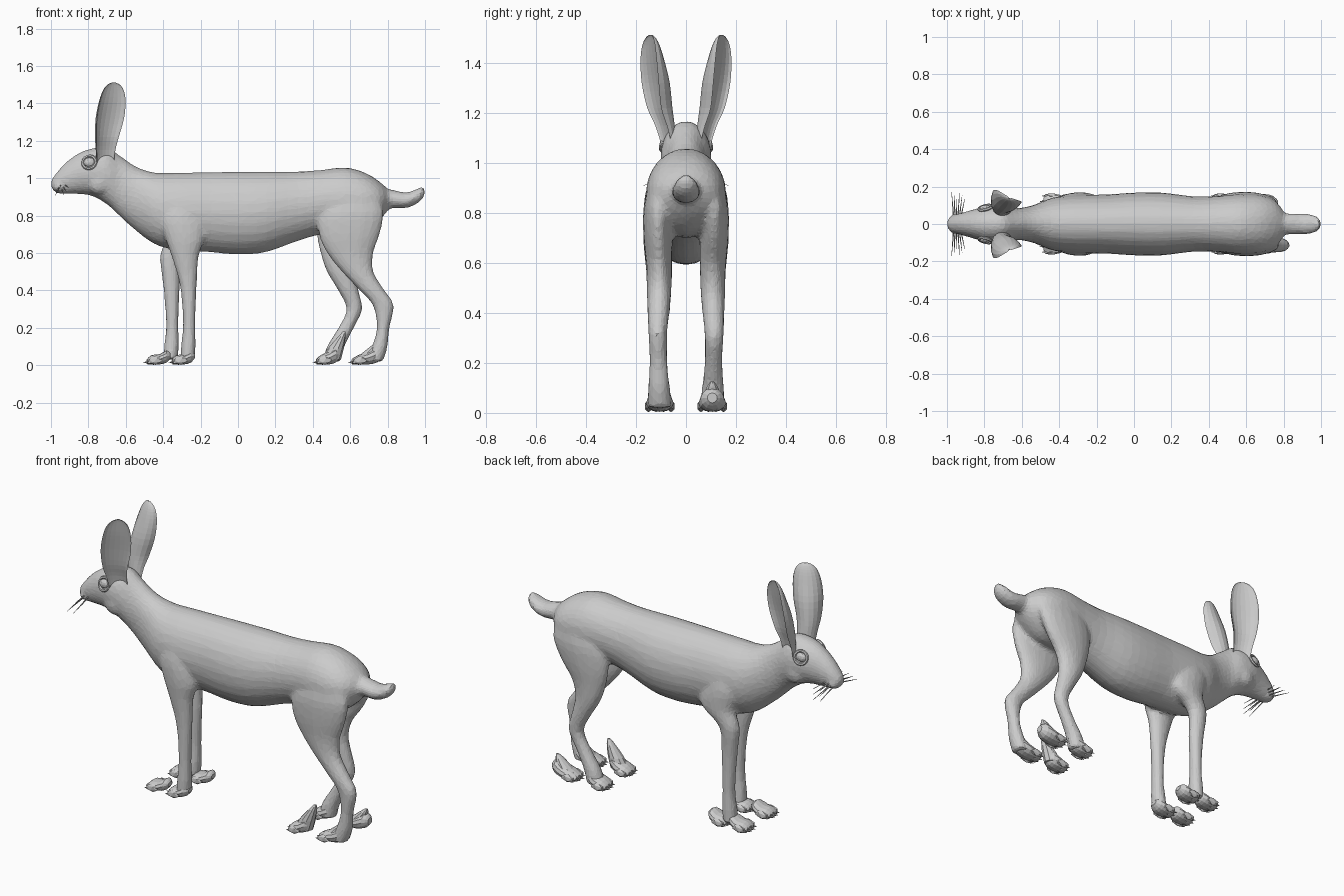
import bpy, bmesh, math
from mathutils import Vector, Matrix

if "Cube" in bpy.data.objects:
    bpy.data.objects.remove(bpy.data.objects["Cube"])

fur = bpy.data.materials.new("grey fur")
fur.use_nodes = True
GREY = (0.6, 0.6, 0.6, 1)
fur.diffuse_color = GREY
fur.node_tree.nodes["Principled BSDF"].inputs["Base Color"].default_value = GREY


def finish(name, bm):
    bmesh.ops.recalc_face_normals(bm, faces=bm.faces)
    me = bpy.data.meshes.new(name)
    bm.to_mesh(me)
    bm.free()
    me.materials.append(fur)
    ob = bpy.data.objects.new(name, me)
    bpy.context.collection.objects.link(ob)
    return ob


def smooth_stations(rows, steps):
    """Catmull-Rom interpolation of ring measurements."""
    rows = [Vector(r) for r in rows]
    out = []
    for i in range(len(rows) - 1):
        a, b, c, d = rows[max(i - 1, 0)], rows[i], rows[i + 1], rows[min(i + 2, len(rows) - 1)]
        for k in range(steps):
            t = k / steps
            out.append(b + (c - a) * (t / 2) + (a * 2 - b * 5 + c * 4 - d) * (t * t / 2)
                       + (b * 3 - a - c * 3 + d) * (t ** 3 / 2))
    return out + [rows[-1]]


def loft(bm, rows, place, sides=20, steps=3, section=None):
    """Skin closed rings; place(row, cos, sin) gives each ring point."""
    section = section or (lambda a: (math.cos(a), math.sin(a)))
    rings = []
    for r in smooth_stations(rows, steps):
        rings.append([bm.verts.new(place(r, *section(math.tau * i / sides))) for i in range(sides)])
    for p, q in zip(rings, rings[1:]):
        for i in range(sides):
            j = (i + 1) % sides
            bm.faces.new((p[i], p[j], q[j], q[i]))
    bm.faces.new(rings[0])
    bm.faces.new(rings[-1])


def along_x(r, c, s):      # row: x, low z, high z, half width
    return (r[0], r[3] * c, (r[1] + r[2]) / 2 + (r[2] - r[1]) / 2 * s)


def along_z(r, c, s):      # row: z, low x, high x, centre y, half width
    return ((r[1] + r[2]) / 2 + (r[2] - r[1]) / 2 * c, r[3] + r[4] * s, r[0])


def blob(bm, centre, size, tilt=0, detail=2):
    m = Matrix.Translation(centre) @ Matrix.Rotation(tilt, 4, 'Y') @ Matrix.Diagonal((*size, 1))
    bmesh.ops.create_icosphere(bm, subdivisions=detail, radius=1, matrix=m)


# Head, neck and trunk, then tail
bm = bmesh.new()
loft(bm, [(-1.0, .95, .99, .02), (-.97, .92, 1.03, .045), (-.92, .915, 1.085, .06), (-.85, .915, 1.135, .08),
          (-.78, .905, 1.16, .1), (-.7, .86, 1.165, .1), (-.63, .795, 1.12, .085), (-.54, .715, 1.06, .1),
          (-.44, .645, 1.03, .14), (-.32, .615, 1.03, .155), (-.15, .605, 1.033, .158), (0, .592, 1.035, .168),
          (.15, .605, 1.036, .168), (.32, .665, 1.036, .148), (.45, .7, 1.045, .15), (.57, .7, 1.058, .16),
          (.68, .72, 1.03, .155), (.76, .78, .98, .12), (.81, .84, .93, .05)], along_x, 24)
loft(bm, [(.74, .83, .96, .05), (.82, .84, .94, .056), (.9, .84, .925, .057), (.96, .865, .945, .05),
          (.99, .895, .955, .03), (1.0, .915, .94, .01)], along_x, 12)

# Front legs: the right one stands further back
for y, d in ((-1, 0), (1, -.09)):
    loft(bm, [(.92, -.38, -.26, y * .1, .03), (.8, -.42, -.2, y * .115, .05),
              (.68, -.39, -.18, y * .118, .052), (.58, -.355 + d * .7, -.21 + d, y * .115, .046),
              (.42, -.31 + d, -.22 + d, y * .11, .038), (.22, -.295 + d, -.228 + d, y * .11, .035),
              (.11, -.305 + d, -.225 + d, y * .108, .042), (.03, -.31 + d, -.232 + d, y * .105, .045)],
         along_z, 16)

# Hind legs: thigh, hock and heel
loft(bm, [(.95, .5, .74, -.09, .05), (.82, .43, .78, -.11, .06), (.7, .43, .76, -.112, .058),
          (.6, .475, .725, -.108, .053), (.5, .555, .725, -.107, .05), (.4, .65, .785, -.11, .045),
          (.32, .72, .835, -.113, .038), (.2, .742, .81, -.11, .036), (.1, .715, .8, -.108, .045),
          (.02, .68, .775, -.105, .05)], along_z, 16)
loft(bm, [(.95, .5, .74, .09, .05), (.82, .43, .77, .11, .06), (.7, .42, .72, .112, .058),
          (.6, .44, .65, .108, .053), (.5, .475, .625, .107, .05), (.4, .535, .645, .11, .045),
          (.3, .58, .665, .113, .038), (.2, .535, .62, .11, .036), (.1, .475, .57, .108, .045),
          (.02, .45, .55, .105, .05)], along_z, 16)

# Cheeks and muzzle
for y in (-1, 1):
    blob(bm, (-.74, y * .06, .98), (.07, .045, .07))
    blob(bm, (-.955, y * .03, .955), (.035, .026, .03))
body = finish("body", bm)
rm = body.modifiers.new("blend", 'REMESH')
rm.mode, rm.voxel_size = 'VOXEL', .013
sm = body.modifiers.new("soften", 'SMOOTH')
sm.factor, sm.iterations = .5, 5
body.modifiers.new("facets", 'DECIMATE').ratio = .2


# Paws: each shape appears on both sides, under a leg and beside one
def paw(name, toe, heel, y, top):
    bm = bmesh.new()
    n = heel - toe
    loft(bm, [(toe + .02, .005, .035, .035), (toe + n * .3, .005, .055, .052),
              (toe + n * .6, .005, top * .75, .055), (toe + n * .85, .015, top, .045),
              (heel, .04, top * .8, .02)], lambda r, c, s: Vector(along_x(r, c, s)) + Vector((0, y, 0)), 12, 2)
    for k in range(4):
        off = (k - 1.5) * .03
        back = abs(k - 1.5) * .012
        blob(bm, (toe + .045 + back, y + off, .026), (.045, .016, .024), -.15, 1)
        m = Matrix.Translation((toe + .006 + back, y + off, .016)) @ Matrix.Rotation(-math.pi / 2, 4, 'Y')
        bmesh.ops.create_cone(bm, segments=5, radius1=.008, radius2=0, depth=.03, cap_ends=True, matrix=m)
    finish(name, bm)


def shin_wedge(name, x, y, top):
    bm = bmesh.new()
    loft(bm, [(.03, x - .06, x + .05, y, .04), (top * .5, x - .02, x + .065, y, .038),
              (top * .85, x + .035, x + .075, y, .022), (top, x + .06, x + .075, y, .006)], along_z, 10, 2)
    finish(name, bm)


for side, y in (("right", -.105), ("left", .105)):
    paw(side + "_front_paw_forward", -.505, -.36, y, .08)
    paw(side + "_front_paw_back", -.37, -.23, y, .08)
    paw(side + "_hind_paw_forward", .4, .545, y, .1)
    paw(side + "_hind_paw_back", .59, .77, y, .1)
    shin_wedge(side + "_hind_instep_forward", .5, y, .18)
    shin_wedge(side + "_hind_instep_back", .68, y, .125)


# Ears: crescent sections opening outwards and back
def crescent(a):
    s = math.sin(a)
    return math.cos(a), (s if s < 0 else -.45 * s)


for side, y in (("right", -1), ("left", 1)):
    bm = bmesh.new()
    turn = math.radians(25)

    def place(r, c, s):     # row: z, centre x, centre y, half width, depth
        u, v = r[3] * c, r[4] * s + r[4] * .4
        return (r[1] + u * math.cos(turn) + v * math.sin(turn),
                y * (r[2] - u * math.sin(turn) + v * math.cos(turn)), r[0])

    loft(bm, [(1.08, -.715, .065, .05, .04), (1.15, -.715, .08, .055, .055), (1.22, -.71, .1, .066, .075),
              (1.32, -.695, .115, .08, .078), (1.41, -.68, .128, .076, .06), (1.47, -.672, .135, .06, .04),
              (1.5, -.668, .138, .036, .022), (1.512, -.666, .14, .01, .008)], place, 18, 3, crescent)
    finish(side + "_ear", bm)

    # Eye with raised lid
    bm = bmesh.new()
    blob(bm, (-.795, y * .083, 1.085), (.032, .018, .026))
    finish(side + "_eye", bm)
    bpy.ops.mesh.primitive_torus_add(major_segments=16, minor_segments=6, major_radius=.036, minor_radius=.008,
                                     location=(-.795, y * .087, 1.085),
                                     rotation=(math.radians(90 + y * 18), 0, math.radians(y * 14)))
    lid = bpy.context.object
    lid.name = side + "_eyelid"
    lid.data.materials.append(fur)

    # Whiskers
    bm = bmesh.new()
    for k in range(6):
        root = Vector((-.965 + .008 * k, y * .04, .94 + .012 * (k % 3)))
        tip = Vector((-.975 + .014 * k, y * (.17 - .018 * (k % 3)), .91 + .02 * (k % 3)))
        m = Matrix.Translation((root + tip) / 2) @ (tip - root).to_track_quat('Z', 'Y').to_matrix().to_4x4()
        bmesh.ops.create_cone(bm, segments=5, radius1=.004, radius2=.001, depth=(tip - root).length,
                              cap_ends=True, matrix=m)
    finish(side + "_whiskers", bm)
